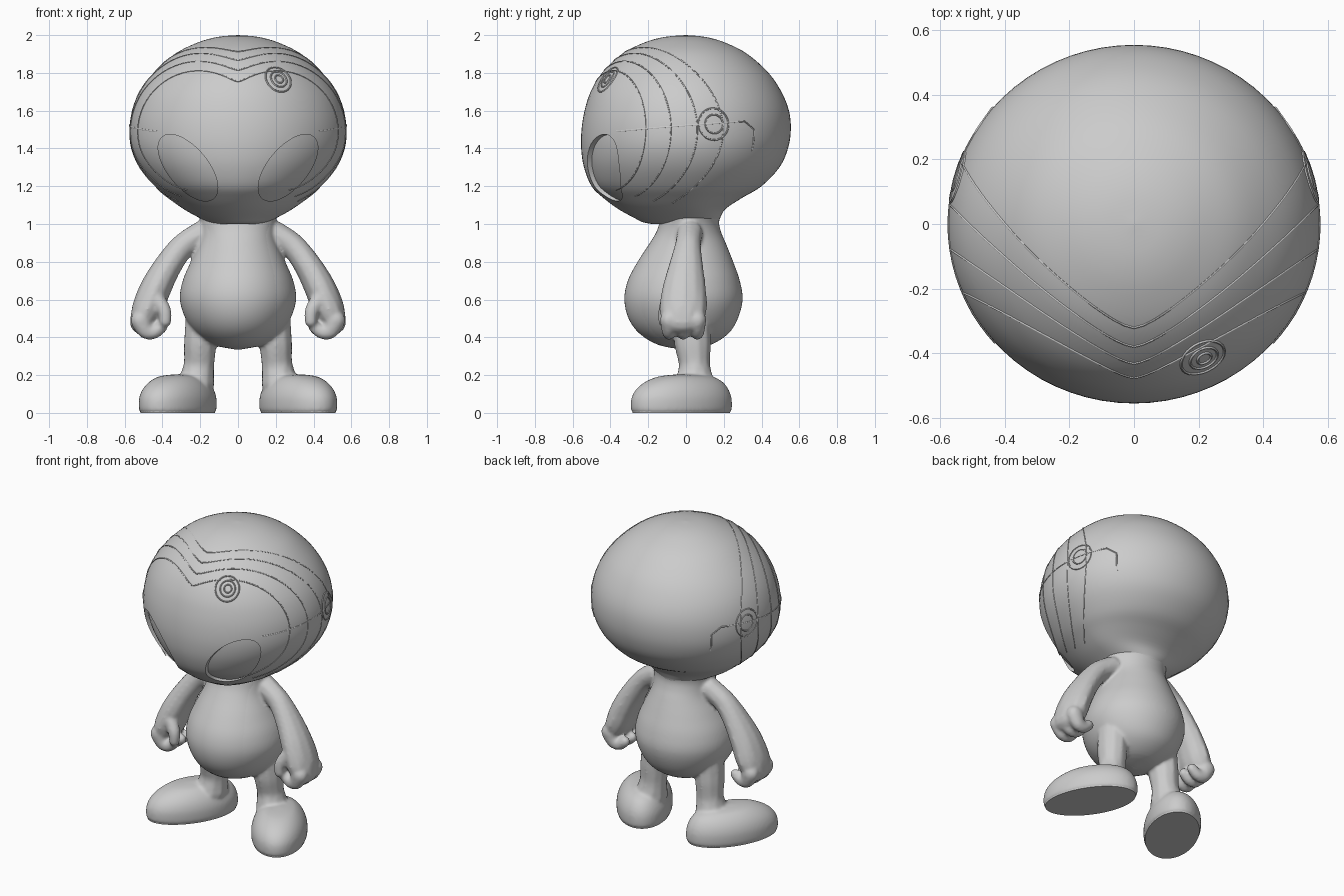
import bpy, bmesh
from math import sin, cos, pi, radians
from mathutils import Vector, Matrix
from mathutils.bvhtree import BVHTree

if "Cube" in bpy.data.objects:
    bpy.data.objects.remove(bpy.data.objects["Cube"])

grey = bpy.data.materials.new("plain_grey")
grey.use_nodes = True
grey.diffuse_color = (0.6, 0.6, 0.6, 1)
grey.node_tree.nodes["Principled BSDF"].inputs["Base Color"].default_value = (0.6, 0.6, 0.6, 1)


def catmull(pts, steps):
    """Smooth list of tuples through the given tuples."""
    out = []
    for i in range(len(pts) - 1):
        a, b, c, d = (pts[max(0, min(len(pts) - 1, i + k))] for k in (-1, 0, 1, 2))
        for s in range(steps):
            t = s / steps
            out.append(tuple(0.5 * (2 * q + (r - p) * t + (2 * p - 5 * q + 4 * r - u) * t * t
                                    + (3 * q - p - 3 * r + u) * t ** 3)
                             for p, q, r, u in zip(a, b, c, d)))
    return out + [pts[-1]]


def loft(bm, profile, steps=4, seg=72, matrix=Matrix()):
    """Stack of rings: height, half width, depth to the front, depth to the back."""
    rings = []
    for z, w, f, b in catmull(profile, steps):
        ring = []
        for i in range(seg):
            a = 2 * pi * i / seg
            y = sin(a) * (b if sin(a) > 0 else f)
            ring.append(bm.verts.new(matrix @ Vector((w * cos(a), y, z))))
        rings.append(ring)
    for lo, hi in zip(rings, rings[1:]):
        for i in range(seg):
            j = (i + 1) % seg
            bm.faces.new((lo[i], lo[j], hi[j], hi[i]))
    bm.faces.new(rings[0])
    bm.faces.new(rings[-1])


def limb(bm, pts, side, steps=7):
    """Chain of overlapping balls: x, y, z, radius, stretch along y."""
    for x, y, z, r, stretch in catmull(pts, steps):
        m = Matrix.Translation((side * x, y, z)) @ Matrix.Diagonal((r, r * stretch, r, 1))
        bmesh.ops.create_icosphere(bm, subdivisions=2, radius=1, matrix=m)


def make(name, bm):
    bmesh.ops.recalc_face_normals(bm, faces=bm.faces)
    me = bpy.data.meshes.new(name)
    bm.to_mesh(me)
    bm.free()
    ob = bpy.data.objects.new(name, me)
    bpy.context.collection.objects.link(ob)
    me.materials.append(grey)
    return ob


def bake(ob):
    """Turn the modified shape into a plain mesh."""
    dg = bpy.context.evaluated_depsgraph_get()
    me = bpy.data.meshes.new_from_object(ob.evaluated_get(dg))
    ob.modifiers.clear()
    ob.data = me
    me.materials.clear()
    me.materials.append(grey)


def smooth(ob, angle=40):
    bpy.ops.object.select_all(action='DESELECT')
    ob.select_set(True)
    bpy.context.view_layer.objects.active = ob
    bpy.ops.object.shade_smooth_by_angle(angle=radians(angle))


def boolean(ob, cutter, op):
    mod = ob.modifiers.new("cut", 'BOOLEAN')
    mod.operation, mod.solver, mod.object = op, 'EXACT', cutter


# Head, as rings from the chin up
head_profile = [(1.0, .12, .18, .12), (1.01, .16, .23, .17), (1.03, .2, .27, .18),
                (1.08, .29, .36, .21), (1.14, .37, .44, .3), (1.2, .44, .5, .4),
                (1.3, .52, .54, .495), (1.4, .565, .555, .54), (1.5, .575, .553, .555),
                (1.6, .56, .537, .545), (1.7, .52, .505, .505), (1.8, .447, .445, .437),
                (1.9, .335, .34, .325), (1.96, .215, .222, .208),
                (1.99, .11, .115, .105), (2.0, .001, .001, .001)]
bm = bmesh.new()
loft(bm, head_profile)
bmesh.ops.recalc_face_normals(bm, faces=bm.faces)
surface = BVHTree.FromBMesh(bm)
head = make("head", bm)


# Eyes: almond sockets cut in the head, with a slightly sunken bulge in each
def almond(name, side, grow):
    bm = bmesh.new()
    ring = []
    for i in range(56):
        a = 2 * pi * i / 56
        u, v = 0.212 * grow * cos(a), 0.105 * grow * sin(a)
        ring.append(bm.verts.new((side * (.265 + .64 * u + .77 * v), -.75, 1.298 + .77 * u - .64 * v)))
    face = bm.faces.new(ring)
    ext = bmesh.ops.extrude_face_region(bm, geom=[face])
    bmesh.ops.translate(bm, vec=(0, .6, 0), verts=[v for v in ext["geom"] if isinstance(v, bmesh.types.BMVert)])
    ob = make(name, bm)
    ob.hide_render = True
    return ob


cutters, eyes = [], []
for side, label in ((1, "left"), (-1, "right")):
    hole = almond(label + "_socket_cutter", side, 1)
    boolean(head, hole, 'DIFFERENCE')
    plug = almond(label + "_eye_cutter", side, 1.04)
    bm = bmesh.new()
    centre = Vector((0, 0, 1.4))
    loft(bm, head_profile, matrix=Matrix.Translation(centre) @ Matrix.Scale(.96, 4) @ Matrix.Translation(-centre))
    eye = make(label + "_eye", bm)
    boolean(eye, plug, 'INTERSECT')
    eyes.append(eye)
    cutters += [hole, plug]
for ob in [head] + eyes:
    bake(ob)
    smooth(ob)
for ob in cutters:
    bpy.data.objects.remove(ob)

# Body: torso, arms, hands, legs and feet fused into one skin
torso = [(.335, .01, .01, .01), (.36, .13, .14, .13), (.42, .22, .24, .225), (.5, .278, .298, .275),
         (.6, .308, .32, .3), (.7, .293, .302, .285), (.8, .25, .25, .25), (.9, .205, .185, .21),
         (.96, .195, .15, .185), (1.02, .2, .13, .175), (1.1, .22, .13, .2)]
arm = [(.19, .02, .95, .07, 1), (.29, .01, .885, .068, 1.05), (.37, 0, .78, .074, 1.25),
       (.435, -.01, .66, .084, 1.4), (.48, -.015, .55, .085, 1.5), (.51, -.02, .48, .064, 1.6)]
thumb = [(.43, -.09, .6, .045, 1), (.39, -.11, .54, .038, 1), (.385, -.115, .485, .033, 1)]
leg = [(.19, .03, .52, .09, 1.1), (.2, .035, .37, .09, 1.1), (.207, .045, .25, .085, 1), (.222, .045, .15, .1, 1.1)]
foot = [(0, .158, .285, .278), (.02, .166, .296, .29), (.08, .166, .292, .288), (.13, .15, .26, .268),
        (.17, .12, .2, .23), (.195, .08, .12, .16), (.205, .005, .005, .005)]
bm = bmesh.new()
loft(bm, torso)
for side in (1, -1):
    limb(bm, arm, side)
    limb(bm, thumb, side)
    for y in (-.09, -.015, .06):
        limb(bm, [(.515, y, .49, .055, .9), (.488, y, .435, .044, .9),
                  (.445, y, .428, .038, .9), (.405, y, .455, .034, .9)], side)
    limb(bm, leg, side)
    turn = Matrix.Translation((side * .318, -.022, 0)) @ Matrix.Rotation(side * radians(30), 4, 'Z')
    loft(bm, foot, matrix=turn)
body = make("body", bm)
remesh = body.modifiers.new("fuse", 'REMESH')
remesh.mode = 'VOXEL'
remesh.voxel_size = 0.01
relax = body.modifiers.new("relax", 'SMOOTH')
relax.factor, relax.iterations = 0.5, 7
bake(body)
smooth(body, 60)

# Rounded belly panel, a little proud of the torso
bm = bmesh.new()
loft(bm, [(z, w * .975, f + .006, b * .4) for z, w, f, b in torso[:-1]])
smooth(make("belly", bm))

# Flat soles
for side, label in ((1, "left"), (-1, "right")):
    bm = bmesh.new()
    turn = Matrix.Translation((side * .318, -.022, 0)) @ Matrix.Rotation(side * radians(30), 4, 'Z')
    loft(bm, [(0, .158, .287, .28), (.018, .163, .292, .286)], steps=1, matrix=turn)
    smooth(make(label + "_sole", bm))


# Fine raised seams laid over the head
def seam(name, targets, closed=False, width=.0045):
    origin = Vector((0, 0, 1.5))
    pts = []
    for t in targets:
        hit = surface.ray_cast(origin, (Vector(t) - origin).normalized())[0]
        if hit:
            pts.append(hit)
    cu = bpy.data.curves.new(name, 'CURVE')
    cu.dimensions = '3D'
    cu.bevel_depth, cu.bevel_resolution = width, 1
    sp = cu.splines.new('POLY')
    sp.points.add(len(pts) - 1)
    for p, q in zip(sp.points, pts):
        p.co = (*q, 1)
    sp.use_cyclic_u = closed
    src = bpy.data.objects.new(name + "_path", cu)
    bpy.context.collection.objects.link(src)
    me = bpy.data.meshes.new_from_object(src.evaluated_get(bpy.context.evaluated_depsgraph_get()))
    bpy.data.objects.remove(src)
    me.materials.clear()
    me.materials.append(grey)
    ob = bpy.data.objects.new(name, me)
    bpy.context.collection.objects.link(ob)
    smooth(ob, 60)


def circle(name, centre, u, v, radius):
    ring = [Vector(centre) + radius * (Vector(u) * cos(a) + Vector(v) * sin(a))
            for a in (2 * pi * i / 32 for i in range(32))]
    seam(name, ring, True)


for n, (top, flank) in enumerate(((28, 68), (36, 82), (44, 96), (52, 110))):
    path = []
    for deg in range(-140, 141, 4):
        roll = radians(deg)
        a = radians(top + (flank - top) * abs(sin(roll)) ** 1.5)
        path.append((sin(a) * sin(roll), -cos(a), 1.5 + sin(a) * cos(roll)))
    seam(f"head_seam_{n + 1}", path, width=.0035)
for r in (.025, .05, .08):
    circle("brow_ring", (.22, -.42, 1.77), (1, 0, 0), (0, .5, .86), r)
for side, label in ((1, "left"), (-1, "right")):
    seam(label + "_temple_seam", [(side * (.42 + .13 * min(1, i / 12)), -.36 + .036 * i, 1.49 + .003 * i)
                                  for i in range(21)] + [(side * .45, .37, z) for z in (1.5, 1.44, 1.38)])
    for r in (.05, .085):
        circle(label + "_temple_ring", (side * .55, .15, 1.53), (0, 1, 0), (0, 0, 1), r)
